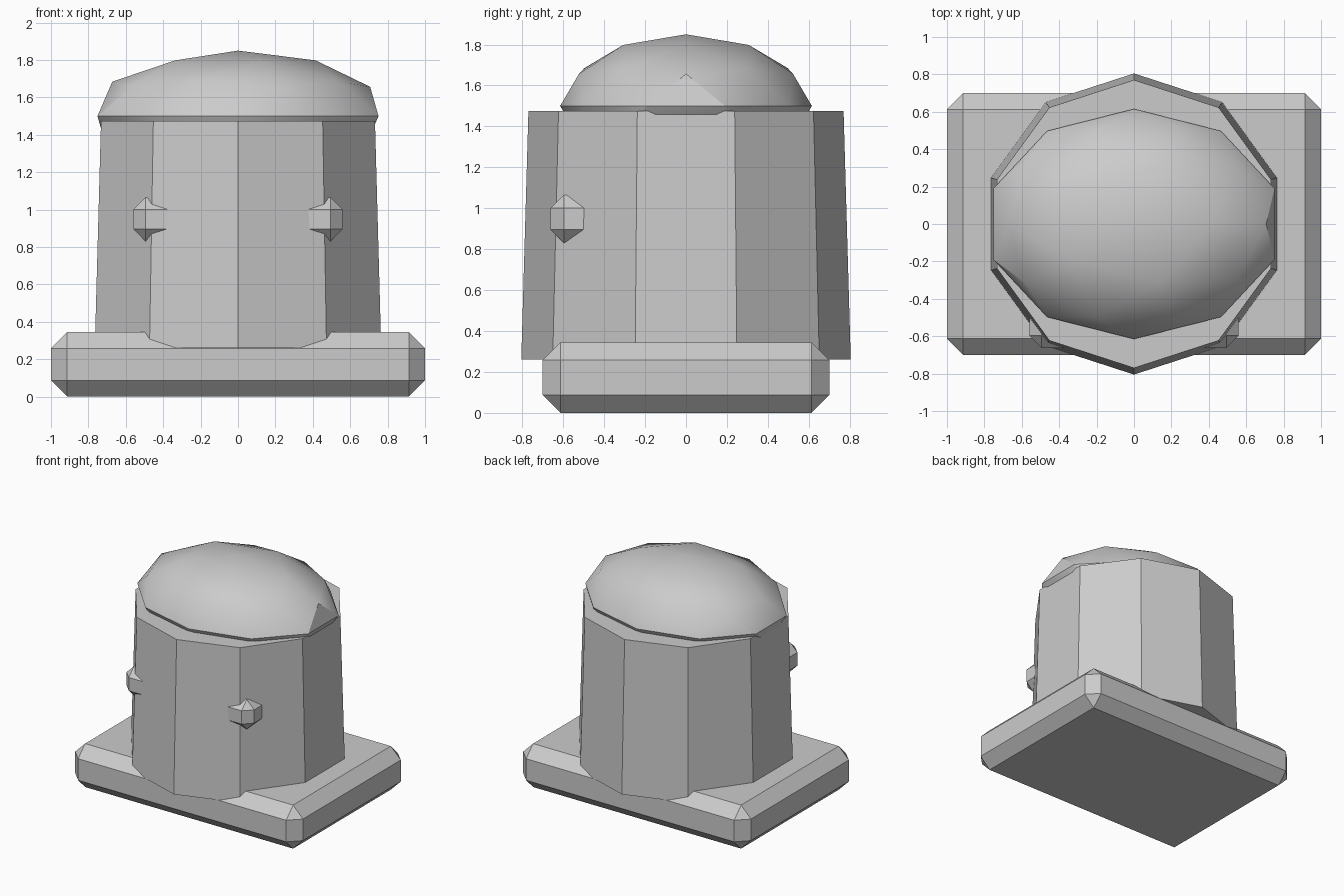
import bpy, math

cube = bpy.data.objects.get("Cube")
if cube:
    bpy.data.objects.remove(cube, do_unlink=True)

# One plain grey for everything
GREY = (0.6, 0.6, 0.6, 1.0)
grey = bpy.data.materials.new("plain_grey")
grey.use_nodes = True
grey.diffuse_color = GREY
bsdf = next(n for n in grey.node_tree.nodes if n.type == 'BSDF_PRINCIPLED')
bsdf.inputs["Base Color"].default_value = GREY


def finish(name):
    obj = bpy.context.object
    obj.name = obj.data.name = name
    obj.data.materials.clear()
    obj.data.materials.append(grey)
    return obj


def chamfered_box(name, low, high, chamfer):
    centre = [(a + b) / 2 for a, b in zip(low, high)]
    bpy.ops.mesh.primitive_cube_add(size=1, location=centre)
    obj = finish(name)
    obj.scale = [b - a for a, b in zip(low, high)]
    bpy.ops.object.transform_apply(location=False, rotation=False, scale=True)
    bevel = obj.modifiers.new("chamfer", 'BEVEL')
    bevel.width = chamfer
    bevel.segments = 1
    return obj


# Chamfered base slab
chamfered_box("base_slab", (-1, -0.7, 0), (1, 0.7, 0.345), 0.087)

# Ten-sided tapered drum
bottom, top = 0.26, 1.475
bpy.ops.mesh.primitive_cone_add(vertices=10, radius1=0.805, radius2=0.77,
                                depth=top - bottom,
                                location=(0, 0, (bottom + top) / 2))
finish("drum_body")

# Flattened dome cap, wider than deep
bpy.ops.mesh.primitive_ico_sphere_add(subdivisions=2, radius=1, location=(0, 0, 1.5))
dome = finish("dome_cap")
dome.scale = (0.79, 0.615, 0.35)
bpy.ops.object.transform_apply(location=False, rotation=False, scale=True)
bpy.ops.object.shade_smooth_by_angle(angle=math.radians(30))

# Crossbar through the drum, its ends showing as two pegs at the front
chamfered_box("crossbar", (-0.56, -0.662, 0.83), (0.56, -0.35, 1.065), 0.065)
